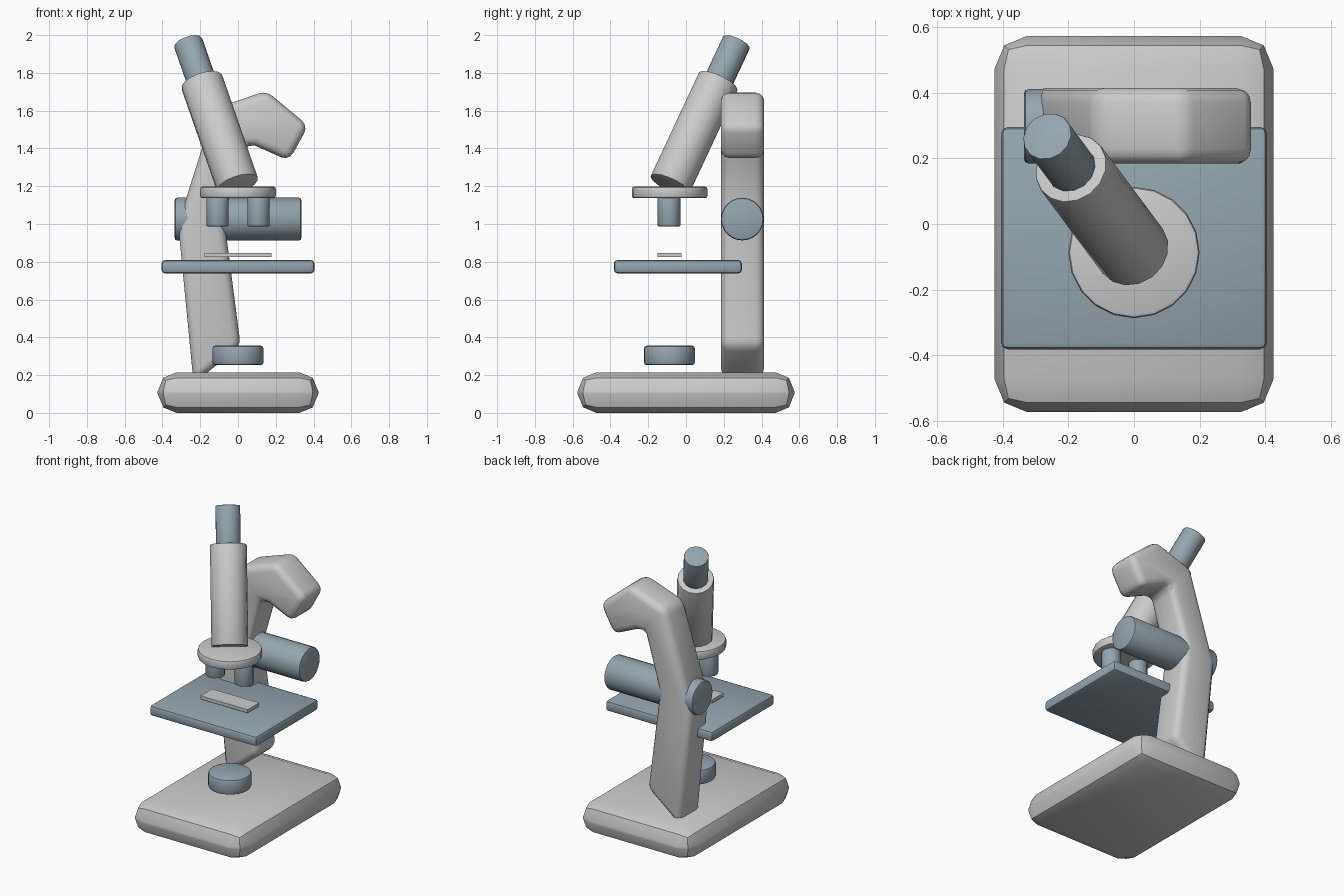
import bpy, bmesh, math
from mathutils import Vector, Matrix

if "Cube" in bpy.data.objects:
    bpy.data.objects.remove(bpy.data.objects["Cube"])

steel = bpy.data.materials.new("blue_grey")
steel.diffuse_color = (0.30, 0.38, 0.43, 1)
steel.use_nodes = True
steel.node_tree.nodes["Principled BSDF"].inputs["Base Color"].default_value = steel.diffuse_color


def finish(name, bm, bevel=0, segs=2, mat=None):
    """Bevel the sharp edges, then make a smooth-by-angle object."""
    bmesh.ops.recalc_face_normals(bm, faces=bm.faces)
    if bevel:
        sharp = [e for e in bm.edges if e.calc_face_angle(0) > math.radians(32)]
        bmesh.ops.bevel(bm, geom=sharp, offset=bevel, segments=segs,
                        profile=0.5, affect='EDGES', clamp_overlap=True)
    me = bpy.data.meshes.new(name)
    bm.to_mesh(me)
    bm.free()
    me.polygons.foreach_set("use_smooth", [True] * len(me.polygons))
    me.set_sharp_from_angle(angle=math.radians(33))
    if mat:
        me.materials.append(mat)
    ob = bpy.data.objects.new(name, me)
    bpy.context.collection.objects.link(ob)
    return ob


def box(name, lo, hi, **kw):
    lo, hi = Vector(lo), Vector(hi)
    bm = bmesh.new()
    bmesh.ops.create_cube(bm, size=1, matrix=Matrix.Translation((lo + hi) / 2)
                          @ Matrix.Diagonal((*(hi - lo), 1)))
    return finish(name, bm, **kw)


def rod(name, a, b, r, sides, **kw):
    """Cylinder from point a to point b."""
    a, b = Vector(a), Vector(b)
    d = b - a
    m = Matrix.Translation((a + b) / 2) @ d.to_track_quat('Z', 'Y').to_matrix().to_4x4()
    bm = bmesh.new()
    bmesh.ops.create_cone(bm, cap_ends=True, segments=sides, radius1=r, radius2=r,
                          depth=d.length, matrix=m)
    return finish(name, bm, **kw)


# Base slab
box("base", (-0.425, -0.574, 0), (0.425, 0.574, 0.215), bevel=0.1)

# Arm: side profile in xz, extruded along y
profile = [(-0.235, 0.155), (0.014, 0.355), (-0.075, 1.04), (0.035, 1.42), (0.09, 1.415),
           (0.27, 1.335), (0.372, 1.52), (0.15, 1.705), (-0.125, 1.61), (-0.317, 1.0)]
bm = bmesh.new()
face = bm.faces.new([bm.verts.new((x, 0.184, z)) for x, z in profile])
ext = bmesh.ops.extrude_face_region(bm, geom=[face], use_keep_orig=True)
bmesh.ops.translate(bm, vec=(0, 0.23, 0),
                    verts=[g for g in ext["geom"] if isinstance(g, bmesh.types.BMVert)])
finish("arm", bm, bevel=0.045, segs=3)

# Focus knob running through the arm
rod("focus_knob", (-0.335, 0.298, 1.026), (0.335, 0.298, 1.026), 0.113, 24, bevel=0.012, mat=steel)

# Stage, specimen slide and condenser
box("stage", (-0.405, -0.382, 0.738), (0.405, 0.296, 0.81), bevel=0.02, mat=steel)
box("specimen_slide", (-0.178, -0.15, 0.825), (0.178, -0.025, 0.847))
rod("condenser", (0, -0.088, 0.253), (0, -0.088, 0.356), 0.135, 24, bevel=0.015, mat=steel)

# Nosepiece with two objectives
rod("nosepiece", (0, -0.087, 1.137), (0, -0.087, 1.198), 0.2, 20, bevel=0.012)
for side, label in ((-1, "left"), (1, "right")):
    x = side * 0.108
    rod(f"objective_{label}", (x, -0.09, 0.988), (x, -0.09, 1.15), 0.06, 14, bevel=0.005, mat=steel)

# Tilted tube and eyepiece on one axis
foot, head = Vector((-0.002, -0.085, 1.207)), Vector((-0.265, 0.268, 1.963))
collar = foot.lerp(head, 0.725)
rod("tube", foot, collar, 0.114, 16, bevel=0.006)
rod("eyepiece", foot.lerp(head, 0.65), head, 0.078, 14, bevel=0.005, mat=steel)
